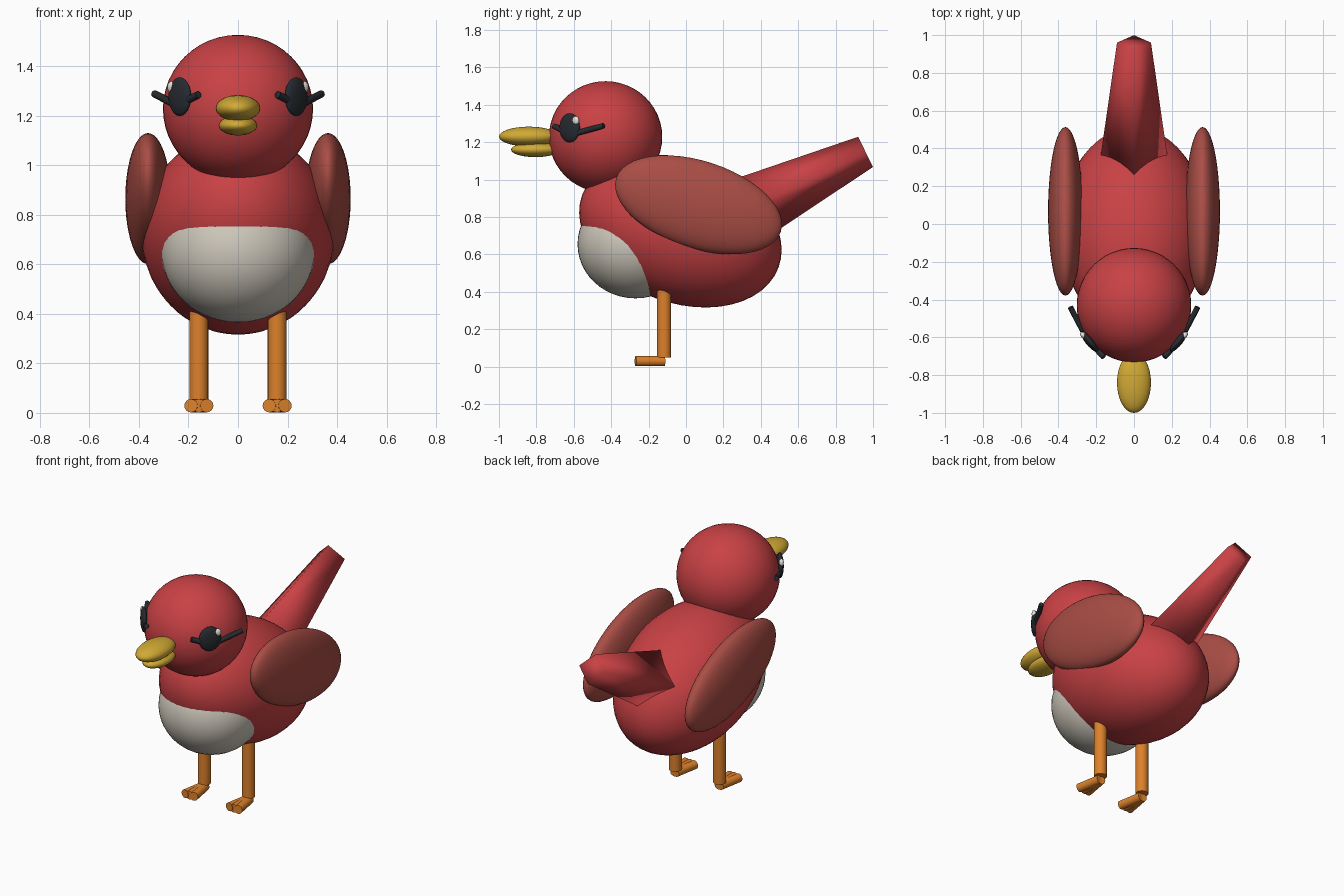
import bpy, bmesh, math
from mathutils import Vector, Matrix

if "Cube" in bpy.data.objects:
    bpy.data.objects.remove(bpy.data.objects["Cube"])


def material(name, rgb):
    m = bpy.data.materials.new(name)
    m.diffuse_color = (*rgb, 1)
    m.use_nodes = True
    m.node_tree.nodes["Principled BSDF"].inputs["Base Color"].default_value = m.diffuse_color
    return m


RED = material("red feathers", (0.58, 0.053, 0.058))
WING = material("dull red wing", (0.40, 0.075, 0.06))
CREAM = material("cream belly", (0.62, 0.58, 0.50))
ORANGE = material("orange legs", (0.72, 0.22, 0.025))
YELLOW = material("yellow beak", (0.64, 0.40, 0.035))
BLACK = material("black eye", (0.02, 0.024, 0.03))
WHITE = material("eye highlight", (0.80, 0.78, 0.72))


def finish(name, bm, mat, all_smooth=True):
    bmesh.ops.recalc_face_normals(bm, faces=bm.faces)
    mesh = bpy.data.meshes.new(name)
    bm.to_mesh(mesh)
    bm.free()
    mesh.materials.append(mat)
    obj = bpy.data.objects.new(name, mesh)
    bpy.context.collection.objects.link(obj)
    for p in mesh.polygons:
        p.use_smooth = all_smooth or len(p.vertices) == 4
    return obj


def ellipsoid(name, center, radii, mat, tilt=0, turn=0, seg=48):
    """Scaled sphere, tilted about x and turned about z."""
    bm = bmesh.new()
    bmesh.ops.create_uvsphere(bm, u_segments=seg, v_segments=seg // 2, radius=1)
    m = (Matrix.Translation(center)
         @ Matrix.Rotation(math.radians(turn), 4, 'Z')
         @ Matrix.Rotation(math.radians(tilt), 4, 'X')
         @ Matrix.Diagonal((*radii, 1)))
    bm.transform(m)
    return finish(name, bm, mat)


def rod(name, a, b, r1, r2, mat, sides=20, all_smooth=False):
    """Capped straight tube or tapered prism from a to b."""
    a, b = Vector(a), Vector(b)
    d = (b - a).normalized()
    ref = Vector((1, 0, 0)) if abs(d.x) < 0.7 else Vector((0, 0, 1))
    v = d.cross(ref).normalized()
    u = v.cross(d)
    bm = bmesh.new()
    rings = []
    for c, r in ((a, r1), (b, r2)):
        angles = [2 * math.pi * k / sides for k in range(sides)]
        rings.append([bm.verts.new(c + r * (u * math.cos(t) + v * math.sin(t)))
                      for t in angles])
    for k in range(sides):
        n = (k + 1) % sides
        bm.faces.new((rings[0][k], rings[0][n], rings[1][n], rings[1][k]))
    bm.faces.new(rings[0][::-1])
    bm.faces.new(rings[1])
    return finish(name, bm, mat, all_smooth)


# Body, belly patch and head
ellipsoid("body", (0, -0.03, 0.725), (0.39, 0.56, 0.383), RED, tilt=-20.5)
ellipsoid("belly", (0, -0.27, 0.655), (0.31, 0.31, 0.29), CREAM)
ellipsoid("head", (0, -0.43, 1.228), (0.303, 0.303, 0.298), RED)

# Four-sided tapering tail
rod("tail", (0, 0.335, 0.84), (0, 0.96, 1.148), 0.18, 0.09, RED,
    sides=4, all_smooth=True)

# Beak halves
ellipsoid("upper_beak", (0, -0.84, 1.23), (0.09, 0.16, 0.053), YELLOW, seg=32)
ellipsoid("lower_beak", (0, -0.805, 1.16), (0.078, 0.13, 0.04), YELLOW, seg=32)

for s, side in ((-1, "left"), (1, "right")):
    # Wing
    ellipsoid(f"{side}_wing", (s * 0.363, 0.067, 0.865),
              (0.092, 0.463, 0.234), WING, tilt=-18)

    # Eye disc, highlight and the two lash bars
    ellipsoid(f"{side}_eye", (s * 0.235, -0.622, 1.277),
              (0.022, 0.068, 0.078), BLACK, turn=-s * 39, seg=24)
    ellipsoid(f"{side}_eye_highlight", (s * 0.268, -0.59, 1.315),
              (0.014, 0.022, 0.024), WHITE, turn=-s * 39, seg=16)
    corner = (s * 0.245, -0.615, 1.24)
    rod(f"{side}_outer_lash", corner, (s * 0.337, -0.44, 1.288),
        0.015, 0.015, BLACK, sides=12)
    rod(f"{side}_inner_lash", corner, (s * 0.16, -0.705, 1.285),
        0.015, 0.015, BLACK, sides=12)

    # Leg and three spread toes
    rod(f"{side}_leg", (s * 0.158, -0.117, 0.05), (s * 0.158, -0.117, 0.44),
        0.038, 0.038, ORANGE)
    for k in (-1, 0, 1):
        x = s * 0.158
        rod(f"{side}_toe_{k + 2}", (x + k * 0.005, -0.115, 0.029),
            (x + k * 0.032, -0.27, 0.029), 0.027, 0.027, ORANGE, sides=16)
